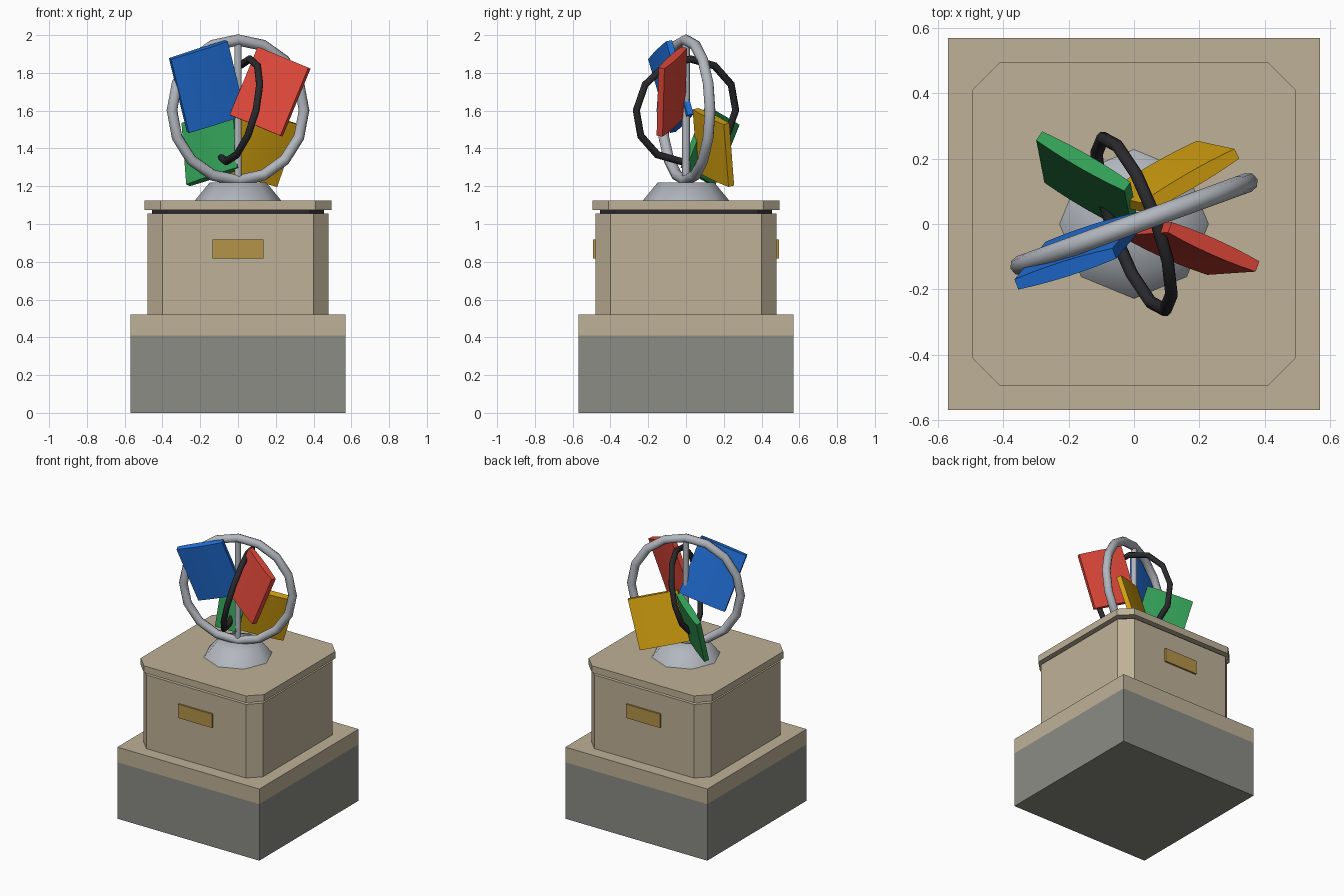
import bpy, bmesh, math
from mathutils import Matrix, Vector

if "Cube" in bpy.data.objects:
    bpy.data.objects.remove(bpy.data.objects["Cube"], do_unlink=True)


def material(name, r, g, b):
    lin = [((c / 255 + 0.055) / 1.055) ** 2.4 for c in (r, g, b)] + [1.0]
    m = bpy.data.materials.new(name)
    m.use_nodes = True
    m.diffuse_color = lin
    m.node_tree.nodes["Principled BSDF"].inputs["Base Color"].default_value = lin
    return m


STONE = material("tan stone", 190, 177, 151)
CONCRETE = material("grey concrete", 138, 140, 132)
GOLD = material("brass", 180, 147, 72)
SILVER = material("silver", 178, 183, 190)
BLACK = material("black metal", 42, 42, 46)
RED = material("red", 224, 72, 58)
BLUE = material("blue", 34, 113, 218)
GREEN = material("green", 50, 158, 86)
YELLOW = material("yellow", 214, 163, 16)


def finish(name, bm, mat, smooth=None):
    """Turn a bmesh into an object; smooth is the sharp-edge angle in degrees."""
    bmesh.ops.recalc_face_normals(bm, faces=bm.faces)
    me = bpy.data.meshes.new(name)
    bm.to_mesh(me)
    bm.free()
    me.materials.append(mat)
    ob = bpy.data.objects.new(name, me)
    bpy.context.collection.objects.link(ob)
    if smooth:
        bpy.ops.object.select_all(action="DESELECT")
        ob.select_set(True)
        bpy.context.view_layer.objects.active = ob
        bpy.ops.object.shade_smooth_by_angle(angle=math.radians(smooth))
    return ob


def prism(bm, outline, vec):
    """Extrude a closed outline along vec."""
    face = bm.faces.new([bm.verts.new(p) for p in outline])
    new = bmesh.ops.extrude_face_region(bm, geom=[face])["geom"]
    verts = [v for v in new if isinstance(v, bmesh.types.BMVert)]
    bmesh.ops.translate(bm, verts=verts, vec=vec)


def block(name, half, z0, z1, mat, cut=0.0):
    """Square block with optional cut corners."""
    pts = []
    for i in range(4):
        turn = Matrix.Rotation(i * math.pi / 2, 3, "Z")
        corner = [(half, half - cut, z0), (half - cut, half, z0)] if cut else [(half, half, z0)]
        pts += [turn @ Vector(p) for p in corner]
    bm = bmesh.new()
    prism(bm, pts, (0, 0, z1 - z0))
    finish(name, bm, mat)


def ring(name, major, minor, steps, sides, u, v, centre, mat):
    """Ring lying in the plane of the unit vectors u and v."""
    n = u.cross(v)
    bm = bmesh.new()
    rows = []
    for i in range(steps):
        a = 2 * math.pi * i / steps
        out = u * math.cos(a) + v * math.sin(a)
        row = []
        for j in range(sides):
            b = 2 * math.pi * j / sides
            row.append(bm.verts.new(centre + out * (major + minor * math.cos(b)) + n * minor * math.sin(b)))
        rows.append(row)
    for i in range(steps):
        p, q = rows[i], rows[(i + 1) % steps]
        for j in range(sides):
            k = (j + 1) % sides
            bm.faces.new((p[j], q[j], q[k], p[k]))
    finish(name, bm, mat, 60)


def panel(name, inner_top, outer_top, outer_bottom, mat):
    """Softly pillowed slab given by three of its corners."""
    a, b, c = Vector(inner_top), Vector(outer_top), Vector(outer_bottom)
    across, down = b - a, c - b
    n = across.cross(down).normalized()
    steps = 6
    edge = []
    for i in range(steps + 1):
        t = i / steps
        edge.append((t, 0.017 + 0.03 * t * (1 - t)))
    outline = [a + across * t + n * d for t, d in edge]
    outline += [a + across * t - n * d for t, d in reversed(edge)]
    bm = bmesh.new()
    prism(bm, outline, down)
    finish(name, bm, mat, 35)


def cone(name, r1, r2, z0, z1, sides, mat, smooth):
    bm = bmesh.new()
    bmesh.ops.create_cone(bm, cap_ends=True, segments=sides, radius1=r1, radius2=r2, depth=z1 - z0,
                          matrix=Matrix.Translation((0, 0, (z0 + z1) / 2)))
    finish(name, bm, mat, smooth)


# Pedestal
block("foundation", 0.57, 0, 0.41, CONCRETE)
block("plinth_slab", 0.57, 0.41, 0.52, STONE)
block("pedestal_body", 0.48, 0.52, 1.055, STONE, 0.08)
block("shadow_gap", 0.455, 1.055, 1.075, BLACK, 0.075)
block("pedestal_cap", 0.495, 1.075, 1.125, STONE, 0.085)

# Plaques on front and back
for side, label in ((-1, "front"), (1, "back")):
    bm = bmesh.new()
    bmesh.ops.create_cube(bm, size=1, matrix=Matrix.Translation((0, side * 0.48, 0.868))
                          @ Matrix.Diagonal((0.27, 0.026, 0.1, 1)))
    finish(label + "_plaque", bm, GOLD)

# Sculpture foot and mast
cone("sculpture_foot", 0.228, 0.15, 1.125, 1.22, 8, SILVER, 80)
cone("mast", 0.02, 0.02, 1.2, 1.96, 10, SILVER, 50)

# Rings
centre = Vector((0, 0, 1.602))
up = Vector((0, 0, 1))
turn = math.radians(20)
ring("large_ring", 0.372, 0.03, 16, 8, Vector((math.cos(turn), math.sin(turn), 0)), up, centre, SILVER)
lean = math.radians(14)
flat = Vector((math.cos(turn), math.sin(turn), 0))
ring("small_ring", 0.28, 0.02, 12, 8, Vector((-math.sin(turn), math.cos(turn), 0)),
     flat * math.sin(lean) + up * math.cos(lean), centre, BLACK)

# Coloured panels
panel("blue_panel", (-0.06, -0.09, 1.97), (-0.36, -0.185, 1.875), (-0.265, -0.07, 1.485), BLUE)
panel("red_panel", (0.11, -0.01, 1.935), (0.378, -0.13, 1.825), (0.23, -0.14, 1.465), RED)
panel("green_panel", (-0.02, 0.115, 1.62), (-0.29, 0.27, 1.53), (-0.265, 0.14, 1.205), GREEN)
panel("yellow_panel", (0.03, 0.05, 1.61), (0.315, 0.215, 1.53), (0.2, 0.24, 1.2), YELLOW)
